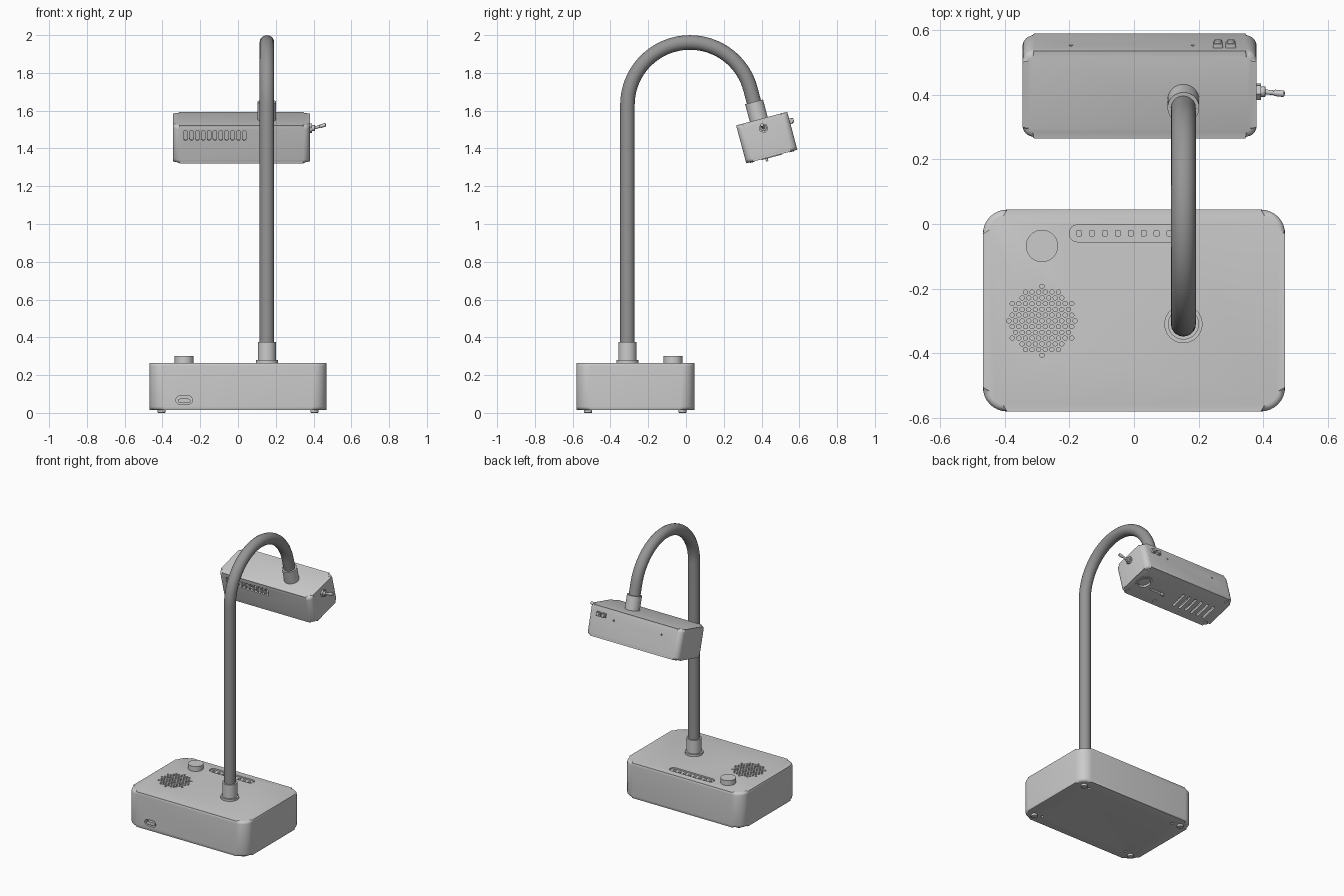
import bpy, bmesh
from math import sin, cos, pi, radians
from mathutils import Matrix, Vector

if "Cube" in bpy.data.objects:
    bpy.data.objects.remove(bpy.data.objects["Cube"])

def material(name, v):
    m = bpy.data.materials.new(name)
    m.diffuse_color = (v, v, v, 1)
    m.use_nodes = True
    m.node_tree.nodes["Principled BSDF"].inputs["Base Color"].default_value = m.diffuse_color
    return m

BODY, DARK = material("body_grey", 0.62), material("neck_grey", 0.3)
T = lambda x, y, z: Matrix.Translation((x, y, z))
FRONT, BACK = Matrix.Rotation(pi / 2, 4, 'X'), Matrix.Rotation(-pi / 2, 4, 'X')
DOWN = Matrix.Rotation(pi, 4, 'X')

def rrect(w, h, r, n=8):
    """Rounded rectangle outline, counter-clockwise."""
    pts = []
    for i, (sx, sy) in enumerate([(1, 1), (-1, 1), (-1, -1), (1, -1)]):
        for k in range(n + 1):
            a = (i + k / n) * pi / 2
            pts.append((sx * (w / 2 - r) + r * cos(a), sy * (h / 2 - r) + r * sin(a)))
    return pts

def pill(w, h):
    return rrect(w, h, 0.49 * min(w, h), 4)

def disc(r, n=12):
    return [(r * cos(2 * pi * i / n), r * sin(2 * pi * i / n)) for i in range(n)]

def prism(bm, outline, M, z0, z1, bevel=0.0, seg=4):
    lo = [bm.verts.new(M @ Vector((x, y, z0))) for x, y in outline]
    hi = [bm.verts.new(M @ Vector((x, y, z1))) for x, y in outline]
    caps = [bm.faces.new(lo[::-1]), bm.faces.new(hi)]
    for i in range(len(lo)):
        j = (i + 1) % len(lo)
        bm.faces.new((lo[i], lo[j], hi[j], hi[i]))
    if bevel:
        bmesh.ops.bevel(bm, geom=[e for f in caps for e in f.edges], offset=bevel,
                        segments=seg, profile=0.5, affect='EDGES')

def make(name, bm, mat=None):
    bmesh.ops.recalc_face_normals(bm, faces=bm.faces)
    me = bpy.data.meshes.new(name)
    bm.to_mesh(me)
    bm.free()
    ob = bpy.data.objects.new(name, me)
    bpy.context.collection.objects.link(ob)
    if mat:
        me.materials.append(mat)
    return ob

def part(name, outline, M, z0, z1, bevel=0.0, mat=None):
    bm = bmesh.new()
    prism(bm, outline, M, z0, z1, bevel, 3)
    return make(name, bm, mat)

def ring(name, M, r0, r1, z0, z1, n=40):
    bm = bmesh.new()
    loops = [[bm.verts.new(M @ Vector((x, y, z))) for x, y in disc(r, n)]
             for r, z in ((r0, z0), (r1, z0), (r1, z1), (r0, z1))]
    for a, b in zip(loops, loops[1:] + loops[:1]):
        for i in range(n):
            j = (i + 1) % n
            bm.faces.new((a[i], a[j], b[j], b[i]))
    return make(name, bm)

def cut(ob, bm):
    cutter = make("cutter", bm)
    cutter.hide_render = True
    mod = ob.modifiers.new("cut", 'BOOLEAN')
    mod.operation, mod.solver, mod.object = 'DIFFERENCE', 'EXACT', cutter
    bpy.context.view_layer.objects.active = ob
    bpy.ops.object.modifier_apply(modifier="cut")
    bpy.data.objects.remove(cutter)

# --- base box with its recesses ---
BY = -0.268
base = part("base_box", rrect(0.936, 0.625, 0.075), T(0, BY, 0), 0.015, 0.265, 0.018, BODY)
bm = bmesh.new()
# speaker grille in a hexagonal grid
for j in range(-6, 7):
    for i in range(-7, 8):
        x, y = (i + (j % 2) / 2) * 0.0205, j * 0.0178
        if x * x + y * y < 0.108 ** 2:
            prism(bm, disc(0.0068, 10), T(-0.285 + x, -0.30 + y, 0), 0.235, 0.28)
# light strip slot, port opening, screw holes
prism(bm, pill(0.345, 0.053), T(-0.028, -0.029, 0), 0.255, 0.28)
prism(bm, pill(0.088, 0.044), T(-0.285, -0.58, 0.068) @ FRONT, -0.03, 0.02)
for sx in (-1, 1):
    for sy in (-1, 1):
        prism(bm, disc(0.009), T(sx * 0.35, BY + sy * 0.235, 0), -0.01, 0.03)
cut(base, bm)

part("port_socket", pill(0.066, 0.022), T(-0.285, -0.58, 0.064) @ FRONT, -0.031, -0.004)
for k in range(8):
    part(f"strip_light_{k}", rrect(0.018, 0.018, 0.003, 2), T(-0.17 + k * 0.04, -0.029, 0), 0.254, 0.26)
part("knob", disc(0.05, 48), T(-0.285, -0.068, 0), 0.26, 0.3, 0.004)
for sx in (-1, 1):
    for sy in (-1, 1):
        part("foot", disc(0.021, 24), T(sx * 0.405, BY + sy * 0.25, 0), 0, 0.018, 0.004)

# --- gooseneck ---
NX, NY, R, CZ, TILT = 0.153, -0.31, 0.331, 1.63, radians(15)
part("neck_flange", disc(0.059, 48), T(NX, NY, 0), 0.262, 0.28, 0.003)
part("neck_collar", disc(0.048, 48), T(NX, NY, 0), 0.27, 0.376, 0.003)
path = [(NX, NY, 0.3)]
for i in range(41):
    a = pi - (pi - TILT) * i / 40
    path.append((NX, NY + R + R * cos(a), CZ + R * sin(a)))
x, y, z = path[-1]
path.append((x, y + 0.12 * sin(TILT), z - 0.12 * cos(TILT)))
cu = bpy.data.curves.new("neck", 'CURVE')
cu.dimensions, cu.bevel_depth, cu.bevel_resolution, cu.use_fill_caps = '3D', 0.0385, 8, True
sp = cu.splines.new('POLY')
sp.points.add(len(path) - 1)
for p, c in zip(sp.points, path):
    p.co = (*c, 1)
cu.materials.append(DARK)
neck = bpy.data.objects.new("neck", cu)
bpy.context.collection.objects.link(neck)
bpy.ops.object.select_all(action='DESELECT')
neck.select_set(True)
bpy.context.view_layer.objects.active = neck
bpy.ops.object.convert(target='MESH')

# --- lamp head, built level then tilted ---
HX, W, D, H = 0.0175, 0.725, 0.28, 0.208
before = set(bpy.data.objects)
head = part("head_box", rrect(W, D, 0.035), T(HX, 0, 0), -H / 2, H / 2, 0.02, BODY)
bm = bmesh.new()
prism(bm, rrect(W - 0.03, D - 0.03, 0.02, 4), T(HX, 0, 0), -H / 2 + 0.015, H / 2 - 0.015)
cut(head, bm)
bm = bmesh.new()
# front vents, underside vents, slider slot, lens hole, pin holes
for k in range(11):
    prism(bm, pill(0.019, 0.055), T(-0.277 + k * 0.031, -D / 2, 0.049) @ FRONT, -0.03, 0.02)
for k in range(6):
    prism(bm, pill(0.018, 0.12), T(-0.265 + k * 0.05, -0.025, -H / 2), -0.02, 0.03)
prism(bm, pill(0.115, 0.016), T(0.165, -0.03, -H / 2), -0.02, 0.03)
prism(bm, disc(0.048, 32), T(0.295, 0, -H / 2), -0.02, 0.03)
for x in (-0.195, 0.182):
    prism(bm, disc(0.006), T(x, D / 2, 0.036) @ BACK, -0.03, 0.02)
cut(head, bm)

part("head_collar", disc(0.049, 48), T(NX, -0.016, 0), 0.095, 0.2, 0.003)
ring("lens_ring", T(0.295, 0, -H / 2), 0.041, 0.056, -0.004, 0.03)
part("lens", disc(0.042, 32), T(0.295, 0, -H / 2), 0.012, 0.028)
part("slider_tab", pill(0.024, 0.013), T(0.12, -0.03, -H / 2), -0.018, 0.02)
for x, y in [(HX + sx * 0.325, sy * 0.108) for sx in (-1, 1) for sy in (-1, 1)] + [(0.12, -0.108)]:
    part("head_screw", disc(0.013, 20), T(x, y, -H / 2) @ DOWN, -0.01, 0.003, 0.002)
# push buttons on the back
for x in (0.26, 0.3):
    part("button_base", rrect(0.032, 0.03, 0.005, 3), T(x, D / 2, 0.052) @ BACK, -0.01, 0.013)
    part("button_cap", disc(0.012, 20), T(x, D / 2, 0.052) @ BACK, 0.01, 0.022, 0.002)
# toggle switch on the right end
END = T(HX + W / 2, -0.004, 0.053) @ Matrix.Rotation(pi / 2, 4, 'Y')
part("switch_nut", disc(0.026, 6), END, -0.005, 0.013)
part("switch_bushing", disc(0.016, 24), END, 0, 0.027, 0.002)
d = Vector((0.065, -0.002, 0.019))
M = T(0.4, -0.004, 0.053) @ d.to_track_quat('Z', 'Y').to_matrix().to_4x4()
part("switch_lever", disc(0.0075, 16), M, -0.005, 0.045)
part("switch_tip", disc(0.01, 16), M, 0.035, 0.068, 0.003)

tilt = T(0, 0.4275, 1.4575) @ Matrix.Rotation(TILT, 4, 'X')
for ob in set(bpy.data.objects) - before:
    ob.data.transform(tilt)

# --- smooth shading with sharp edges kept ---
bpy.ops.object.select_all(action='SELECT')
bpy.context.view_layer.objects.active = base
bpy.ops.object.shade_smooth_by_angle(angle=radians(35))
